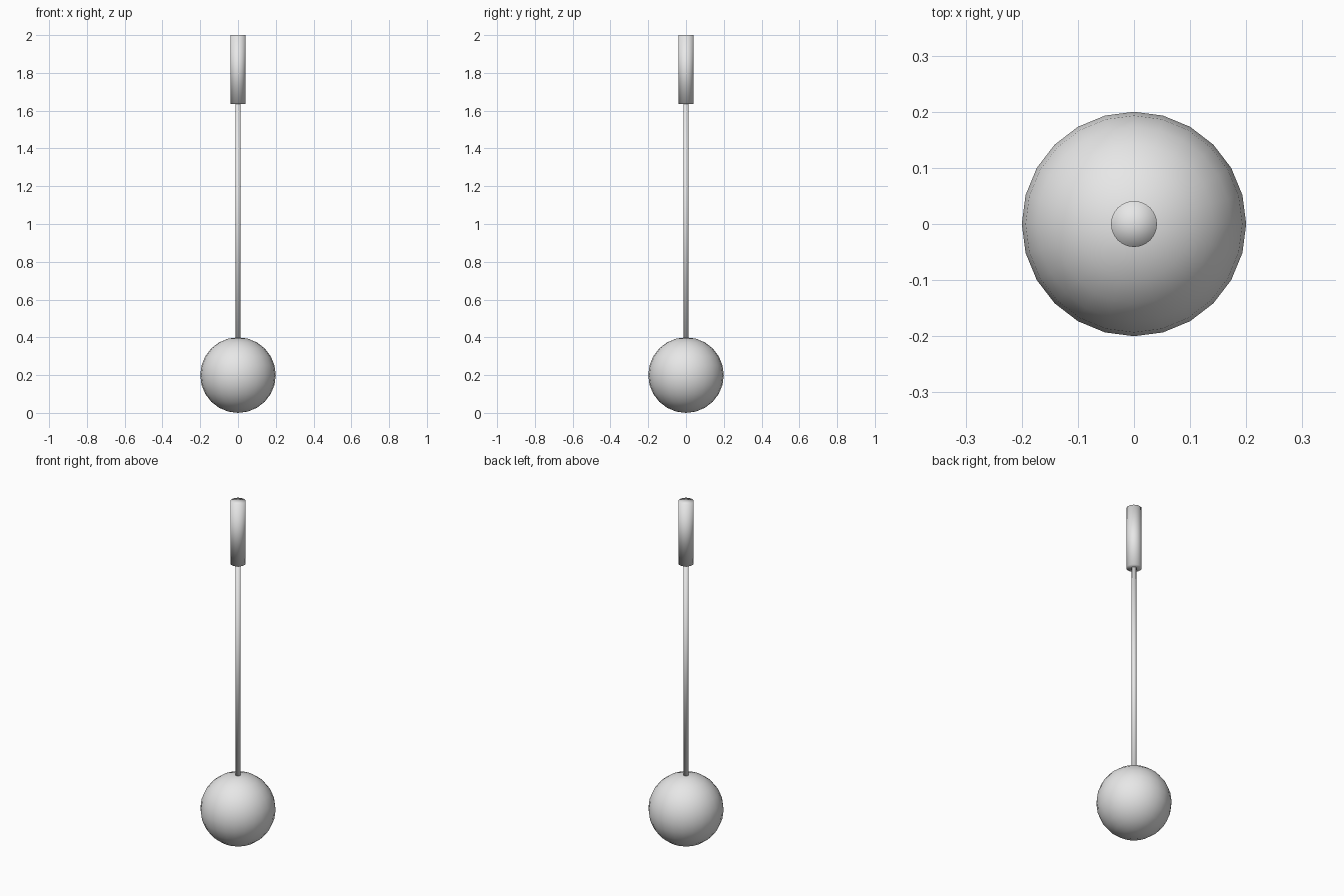
import bpy

if "Cube" in bpy.data.objects:
    bpy.data.objects.remove(bpy.data.objects["Cube"])

# One plain grey for the whole model
grey = bpy.data.materials.new("light_grey")
grey.diffuse_color = (0.8, 0.8, 0.8, 1)
grey.use_nodes = True
grey.node_tree.nodes["Principled BSDF"].inputs["Base Color"].default_value = grey.diffuse_color


def finish(name):
    obj = bpy.context.object
    obj.name = name
    obj.data.materials.append(grey)
    # Fully smooth, so the shading also rolls over the cap rims
    bpy.ops.object.shade_smooth()
    return obj


def cylinder(name, radius, bottom, top, sides):
    bpy.ops.mesh.primitive_cylinder_add(
        vertices=sides, radius=radius, depth=top - bottom,
        end_fill_type='TRIFAN', location=(0, 0, (bottom + top) / 2))
    return finish(name)


# Ball at the base
bpy.ops.mesh.primitive_uv_sphere_add(
    segments=24, ring_count=12, radius=0.2, location=(0, 0, 0.2))
finish("ball")

# Thin shaft between ball and handle
cylinder("shaft", 0.0136, 0.38, 1.65, 24)

# Thick handle at the top
cylinder("handle", 0.041, 1.636, 2.0, 24)
